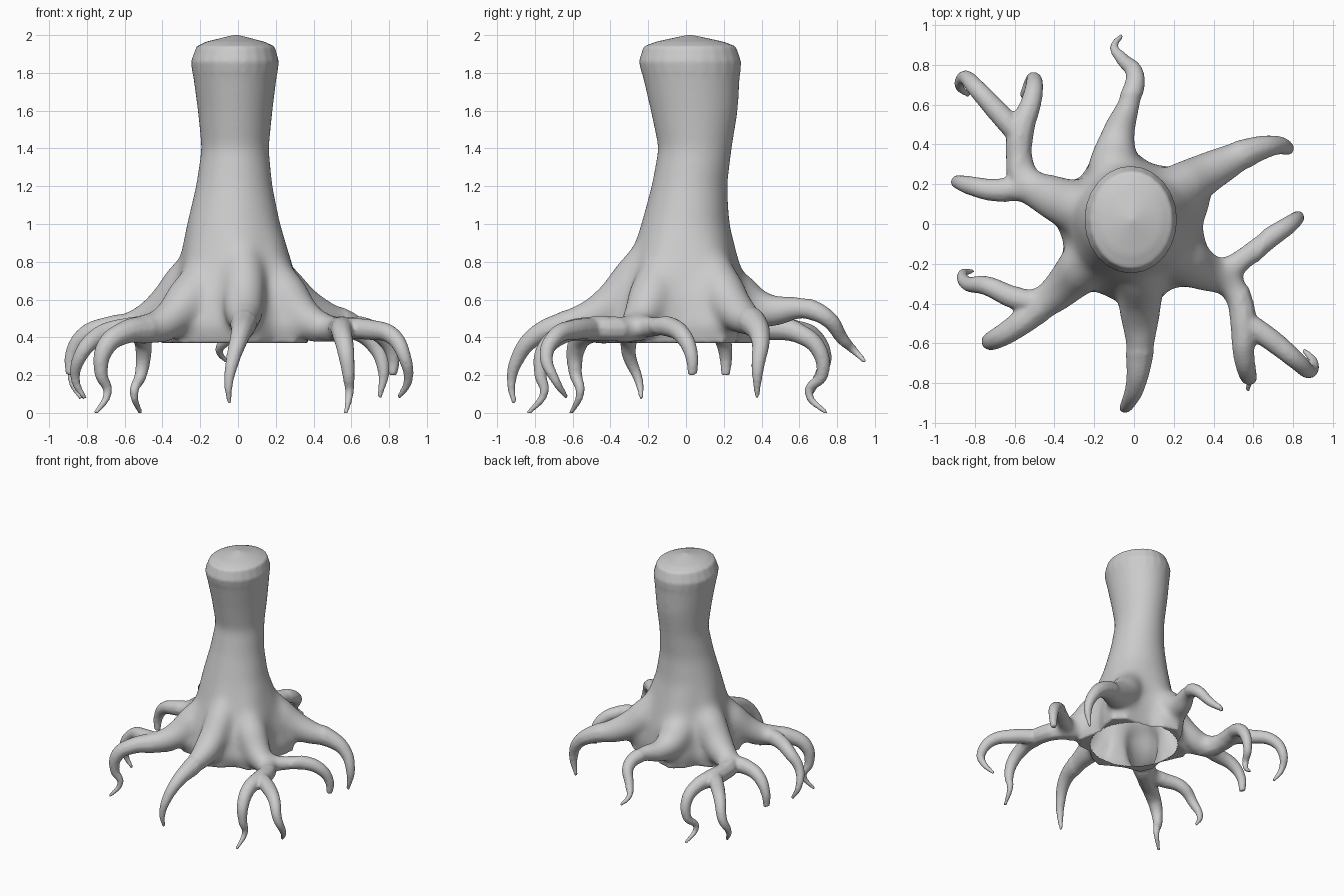
import bpy
import bmesh
from math import cos, sin, tau, hypot, radians

default = bpy.data.objects.get("Cube")
if default:
    bpy.data.objects.remove(default, do_unlink=True)

bark = bpy.data.materials.new("grey_bark")
bark.use_nodes = True
bark.diffuse_color = (0.6, 0.6, 0.6, 1)
bark.node_tree.nodes["Principled BSDF"].inputs["Base Color"].default_value = bark.diffuse_color

HEM = 0.37
SIDES = 24
ROOT_ANGLES = [radians(a) for a in (-88, -38, 35, 107, 159, 222)]
parts = []


def link(name, data):
    obj = bpy.data.objects.new(name, data)
    bpy.context.collection.objects.link(obj)
    parts.append(obj)
    return obj


def root(name, *points):
    """Tapered tube through (x, y, z, radius) points."""
    curve = bpy.data.curves.new(name, "CURVE")
    curve.dimensions = "3D"
    curve.bevel_depth = 1
    curve.bevel_resolution = 3
    curve.resolution_u = 6
    curve.use_fill_caps = True
    spline = curve.splines.new("BEZIER")
    spline.bezier_points.add(len(points) - 1)
    for knot, (x, y, z, radius) in zip(spline.bezier_points, points):
        knot.co = (x, y, z)
        knot.radius = radius
        knot.handle_left_type = knot.handle_right_type = "AUTO"
    return link(name, curve)


def ring_point(i, z, x0, x1, y0, y1, flare):
    """Point on an ellipse that bulges towards each root."""
    a = tau * i / SIDES
    web = max(max(0, cos(a - b)) ** 12 for b in ROOT_ANGLES)
    grow = 1 + flare * web
    return ((x0 + x1) / 2 + (x1 - x0) / 2 * cos(a) * grow,
            (y0 + y1) / 2 + (y1 - y0) / 2 * sin(a) * grow, z)


def trunk(name, rings, apex):
    """Loft of rings given as (z, left x, right x, front y, back y, flare)."""
    bm = bmesh.new()
    loops = [[bm.verts.new(ring_point(i, *ring)) for i in range(SIDES)] for ring in rings]
    for low, high in zip(loops, loops[1:]):
        for i in range(SIDES):
            j = (i + 1) % SIDES
            bm.faces.new((low[i], low[j], high[j], high[i]))
    bm.faces.new(loops[0][::-1])
    tip = bm.verts.new(apex)
    for i in range(SIDES):
        bm.faces.new((loops[-1][i], loops[-1][(i + 1) % SIDES], tip))
    mesh = bpy.data.meshes.new(name)
    bm.to_mesh(mesh)
    bm.free()
    return link(name, mesh)


# Trunk with a flared, webbed skirt and a low domed top
stump = trunk("tree_stump", [
    (HEM, -.31, .31, -.3, .28, .4),
    (.46, -.33, .33, -.32, .295, .42),
    (.62, -.325, .32, -.315, .295, .26),
    (.8, -.295, .28, -.28, .265, .1),
    (1, -.27, .225, -.235, .23, .02),
    (1.2, -.225, .185, -.185, .22, 0),
    (1.4, -.195, .165, -.148, .245, 0),
    (1.6, -.215, .185, -.19, .278, 0),
    (1.86, -.25, .217, -.25, .292, 0),
    (1.94, -.22, .195, -.225, .265, 0),
    (1.965, -.17, .14, -.16, .2, 0),
], (-.01, .02, 2.004))

# Single roots: front, back and back left
root("front_root", (0, -.08, .98, .1), (.03, -.27, .72, .12), (.03, -.44, .54, .11),
     (.03, -.62, .475, .075), (.01, -.8, .405, .052), (-.03, -.9, .27, .037),
     (-.05, -.925, .15, .024), (-.045, -.91, .05, .013))
root("back_root", (-.04, .1, .85, .1), (-.1, .28, .6, .14), (-.08, .45, .54, .09),
     (-.02, .62, .555, .06), (.005, .75, .5, .047), (-.06, .83, .39, .034),
     (-.1, .89, .33, .022), (-.06, .95, .27, .013))
root("back_left_root", (.07, .07, .92, .1), (.25, .19, .64, .13), (.43, .29, .515, .1),
     (.6, .37, .46, .068), (.71, .395, .38, .05), (.77, .38, .24, .035),
     (.75, .375, .08, .013))

# Front left root: a stem, a blunt side root and a forked pair
root("front_left_stem", (.08, -.07, .9, .1), (.25, -.18, .62, .13), (.38, -.25, .48, .1),
     (.47, -.29, .45, .075), (.53, -.39, .445, .068), (.55, -.52, .445, .066),
     (.55, -.64, .425, .056), (.57, -.75, .33, .047), (.585, -.77, .2, .034),
     (.59, -.75, .11, .024), (.57, -.835, -.004, .013))
root("front_left_side_root", (.4, -.27, .46, .075), (.53, -.19, .455, .063), (.66, -.085, .455, .055),
     (.77, -.01, .4, .047), (.82, .03, .3, .036), (.82, .035, .2, .025))
root("front_left_outer_root", (.54, -.48, .445, .06), (.7, -.59, .44, .056), (.82, -.69, .405, .047),
     (.88, -.74, .3, .037), (.9, -.69, .17, .025), (.85, -.63, .08, .013))

# Front right root: a stem forking in two
root("front_right_stem", (-.06, -.05, .9, .1), (-.26, -.22, .6, .13), (-.38, -.34, .48, .1),
     (-.48, -.42, .445, .08), (-.6, -.52, .425, .062), (-.7, -.58, .35, .052),
     (-.725, -.585, .21, .036), (-.69, -.56, .11, .024), (-.755, -.61, -.004, .013))
root("front_right_side_root", (-.44, -.4, .45, .07), (-.6, -.37, .445, .058), (-.74, -.31, .405, .05),
     (-.835, -.3, .3, .038), (-.86, -.25, .17, .025), (-.81, -.235, .075, .013))

# Back right root: a stem, a blunt side root and a forked pair
root("back_right_stem", (-.08, .02, .95, .1), (-.27, .08, .67, .14), (-.42, .14, .52, .115),
     (-.54, .21, .465, .085), (-.575, .34, .45, .07), (-.565, .48, .45, .068),
     (-.52, .6, .42, .054), (-.5, .7, .34, .045), (-.515, .72, .2, .034),
     (-.55, .65, .11, .024), (-.515, .745, -.004, .013))
root("back_right_side_root", (-.5, .19, .465, .075), (-.7, .17, .45, .058), (-.81, .19, .41, .05),
     (-.88, .21, .31, .037), (-.89, .21, .2, .025))
root("back_right_outer_root", (-.57, .44, .45, .06), (-.69, .57, .44, .055), (-.79, .68, .4, .047),
     (-.85, .735, .28, .037), (-.875, .69, .17, .025), (-.83, .645, .075, .013))

# Fuse the trunk and roots into one skin
bpy.ops.object.select_all(action="DESELECT")
for part in parts:
    part.select_set(True)
bpy.context.view_layer.objects.active = stump
bpy.ops.object.convert(target="MESH")
bpy.ops.object.join()
stump = bpy.context.view_layer.objects.active
stump.name = "tree_stump"
remesh = stump.modifiers.new("fuse", "REMESH")
remesh.mode = "VOXEL"
remesh.voxel_size = 0.01
bpy.ops.object.modifier_apply(modifier=remesh.name)

# Soften the joints, then open the underside of the hollow trunk
bm = bmesh.new()
bm.from_mesh(stump.data)
joints = [v for v in bm.verts
          if hypot(v.co.x, v.co.y) < .65 and HEM + .02 < v.co.z < 1.8]
for _ in range(60):
    bmesh.ops.smooth_vert(bm, verts=joints, factor=.5,
                          use_axis_x=True, use_axis_y=True, use_axis_z=True)
for _ in range(4):
    bmesh.ops.smooth_vert(bm, verts=bm.verts[:], factor=.5,
                          use_axis_x=True, use_axis_y=True, use_axis_z=True)
bm.normal_update()
opening = [f for f in bm.faces
           if f.normal.z < -.8 and f.calc_center_median().z < HEM + .02
           and hypot(*f.calc_center_median().xy) < .33]
bmesh.ops.delete(bm, geom=opening, context="FACES")
bm.to_mesh(stump.data)
bm.free()

stump.data.materials.clear()
stump.data.materials.append(bark)
bpy.ops.object.shade_smooth_by_angle(angle=1)
